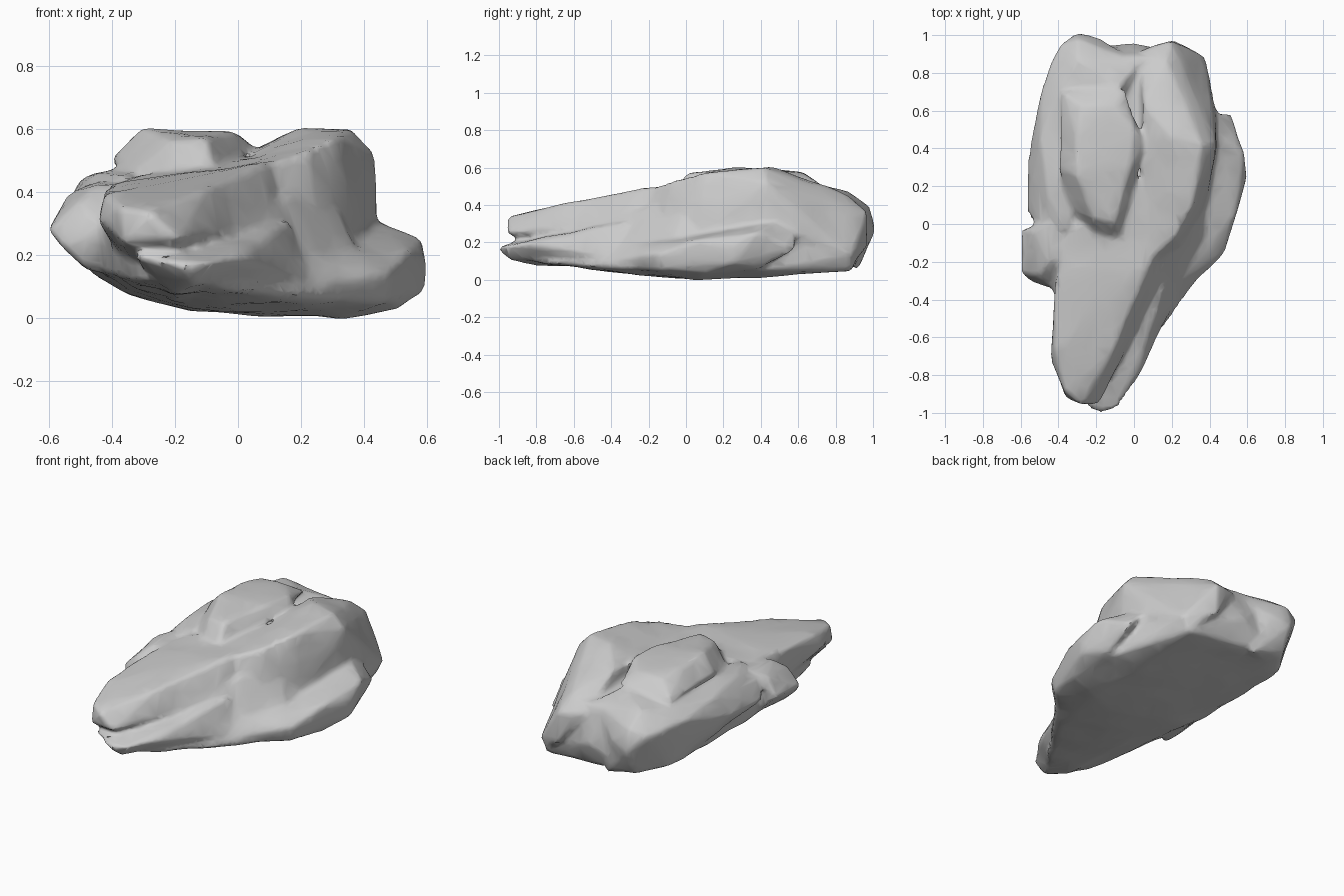
import bpy
import bmesh
import math
from mathutils import Vector, noise

default_cube = bpy.data.objects.get("Cube")
if default_cube:
    bpy.data.objects.remove(default_cube, do_unlink=True)

# One plain grey stone colour
stone = bpy.data.materials.new("stone grey")
stone.use_nodes = True
stone_colour = (0.6, 0.6, 0.6, 1)
stone.diffuse_color = stone_colour
stone.node_tree.nodes["Principled BSDF"].inputs["Base Color"].default_value = stone_colour


def add_block(target, corners):
    """Add a convex block wrapped around corner points given in hundredths."""
    bm = bmesh.new()
    for corner in corners:
        bm.verts.new(Vector(corner) / 100)
    hull = bmesh.ops.convex_hull(bm, input=bm.verts[:])
    spare = set(hull["geom_interior"]) | set(hull["geom_unused"])
    spare = [item for item in spare if isinstance(item, bmesh.types.BMVert)]
    bmesh.ops.delete(bm, geom=spare, context="VERTS")
    bmesh.ops.recalc_face_normals(bm, faces=bm.faces[:])
    block = bpy.data.meshes.new("block")
    bm.to_mesh(block)
    bm.free()
    target.from_mesh(block)
    bpy.data.meshes.remove(block)


def weather(mesh):
    """Gentle uneven wear along the surface normals."""
    normals = [vertex.normal.copy() for vertex in mesh.vertices]
    for vertex, normal in zip(mesh.vertices, normals):
        vertex.co += normal * (0.002 + 0.008 * noise.noise(vertex.co * 6))


def fused_rock(name, blocks):
    """Fuse blocks into one stone with worn edges and broad soft facets."""
    bm = bmesh.new()
    for corners in blocks:
        add_block(bm, corners)
    mesh = bpy.data.meshes.new(name)
    bm.to_mesh(mesh)
    bm.free()
    rock = bpy.data.objects.new(name, mesh)
    bpy.context.collection.objects.link(rock)

    remesh = rock.modifiers.new("fused surface", "REMESH")
    remesh.mode = "VOXEL"
    remesh.voxel_size = 0.016
    worn = rock.modifiers.new("worn edges", "SMOOTH")
    worn.factor = 0.5
    worn.iterations = 4

    # Bake the worn surface, then roughen it
    depsgraph = bpy.context.evaluated_depsgraph_get()
    baked = bpy.data.meshes.new_from_object(rock.evaluated_get(depsgraph))
    rock.modifiers.clear()
    rock.data = baked
    weather(baked)

    facets = rock.modifiers.new("broad facets", "DECIMATE")
    facets.ratio = 0.12
    baked.materials.clear()
    baked.materials.append(stone)

    bpy.ops.object.select_all(action="DESELECT")
    rock.select_set(True)
    bpy.context.view_layer.objects.active = rock
    bpy.ops.object.shade_smooth_by_angle(angle=math.radians(40))


# Solid heart of the rock with the flat underside
core = [
    (-47, -5, 16), (-35, -5, 8), (-44, 70, 13), (-30, 92, 10),
    (33, 88, 5), (48, 40, 5), (33, 5, 0), (46, -12, 5),
    (20, -40, 5), (-12, -92, 11), (-30, -80, 12), (-50, 5, 30),
    (-50, 60, 32), (0, 96, 22), (37, 88, 13), (42, 58, 24),
    (-38, -60, 30), (-44, 15, 44), (-25, 89, 43), (14, 88, 43),
    (28, 72, 37), (25, 2, 47), (-30, -8, 43), (-12, 0, 2),
    (-20, 25, 4), (30, 50, 2), (0, -20, 2),
]

# Long tapering slab that points forward
front_slab = [
    (-37, -88, 35), (-28, -95, 33), (-42, -66, 39), (-42, -35, 41),
    (-35, -5, 44), (-10, -65, 41), (9, -19, 49), (10, 30, 52),
    (-19, -96, 25), (-2, -62, 28), (11, -33, 33), (25, 0, 25),
    (-36, -92, 24), (-44, -72, 31), (-27, -60, 12), (-35, 0, 10),
]

# Bulging keel below the slab's outer side
front_keel = [
    (-18, -101, 17), (-8, -97, 18), (1, -83, 19), (6, -63, 23),
    (16, -33, 31), (22, -40, 12), (28, -5, 10), (-20, -82, 8),
    (-33, -92, 20), (-26, -60, 10), (-14, -94, 11), (-20, -30, 5),
]

# Tall ridge with a steep outer wall, falling away to the back corner
tall_ridge = [
    (9, -19, 48), (22, -7, 53), (31, 10, 57), (36, 42, 60),
    (20, 46, 60), (4, 25, 51), (27, -16, 22), (38, 8, 22),
    (44, 41, 25), (43, 43, 52), (20, 58, 56), (5, 63, 54),
    (43, 62, 23), (32, 77, 33), (20, 97, 36), (17, 87, 45),
    (4, 92, 38), (20, 97, 18), (38, 88, 13), (33, 88, 7), (10, 20, 30),
]

# Rounded block resting on top
top_block = [
    (-8, -7, 48), (-20, -5, 46), (0, 18, 50), (6, 43, 53),
    (-33, 8, 46), (-40, 30, 50), (-10, 1, 57), (-22, 3, 56),
    (-30, 25, 60), (-2, 30, 59), (-30, 45, 59), (0, 50, 58),
    (-10, 62, 57), (-28, 62, 57), (-38, 70, 49), (-5, 72, 51),
]

# Broad shoulder along the right and the back
back_shoulder = [
    (-49, 72, 40), (-39, 95, 36), (-30, 101, 26), (-30, 98, 39),
    (-18, 98, 30), (-30, 87, 47), (-8, 72, 51), (3, 85, 44),
    (-30, 94, 12), (-42, 75, 12), (-10, 92, 6), (-56, 35, 32),
    (-57, 5, 30), (-50, -4, 37), (-50, 45, 44), (-45, 15, 46),
    (-36, -3, 45),
]

# Small lump on the right flank
right_lump = [
    (-60, -3, 29), (-60, -26, 28), (-55, -30, 22), (-48, -30, 16),
    (-43, -34, 28), (-50, -27, 37), (-45, -20, 42), (-54, -4, 39),
    (-45, 0, 15), (-28, -15, 12), (-30, -15, 42), (-44, 2, 43),
]

# Low ledge on the left flank
left_ledge = [
    (22, -42, 10), (22, -32, 19), (48, -15, 14), (47, -13, 6),
    (54, 6, 21), (59, 25, 18), (59, 25, 9), (58, 38, 25),
    (51, 59, 17), (44, 60, 24), (44, 48, 31), (37, 5, 24),
    (28, -12, 22), (33, 5, 0), (51, 10, 3), (52, 40, 6), (10, 0, 1),
]

fused_rock("weathered_rock", [
    core, front_slab, front_keel, tall_ridge,
    top_block, back_shoulder, right_lump, left_ledge,
])
